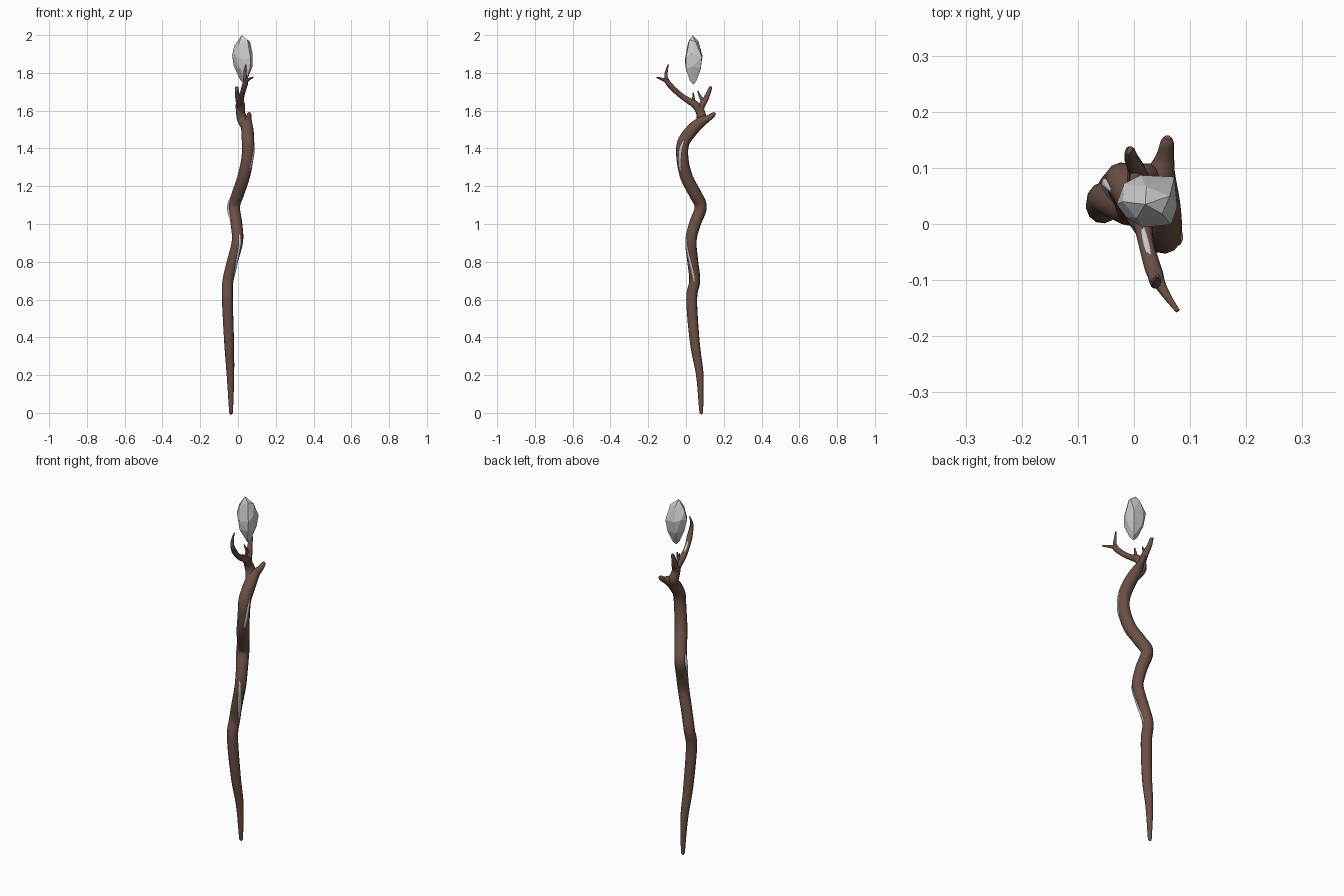
import bpy, bmesh
from math import radians, cos, sin
from mathutils import Vector


def material(name, rgb):
    m = bpy.data.materials.new(name)
    m.diffuse_color = (*rgb, 1)
    return m


wood = material("wood", (0.15, 0.08, 0.06))


def spline(pts, n=6):
    """Smooth samples (x, y, z, radius) through control points."""
    p = [Vector(q) for q in pts]
    p = [2 * p[0] - p[1]] + p + [2 * p[-1] - p[-2]]
    out = []
    for i in range(1, len(p) - 2):
        a, b, c, d = p[i - 1:i + 3]
        for k in range(n):
            t = k / n
            out.append(0.5 * (2 * b + (c - a) * t + (2 * a - 5 * b + 4 * c - d) * t**2
                              + (3 * b - a - 3 * c + d) * t**3))
    return out + [p[-2]]


def tube(name, samples, mat=None, res=4, smooth=True):
    cu = bpy.data.curves.new(name, 'CURVE')
    cu.dimensions = '3D'
    cu.bevel_depth = 1
    cu.bevel_resolution = res
    cu.use_fill_caps = True
    s = cu.splines.new('POLY')
    s.points.add(len(samples) - 1)
    for pt, q in zip(s.points, samples):
        pt.co = (q[0], q[1], q[2], 1)
        pt.radius = max(q[3], 0.001)
    ob = bpy.data.objects.new(name, cu)
    bpy.context.collection.objects.link(ob)
    bpy.ops.object.select_all(action='DESELECT')
    ob.select_set(True)
    bpy.context.view_layer.objects.active = ob
    bpy.ops.object.convert(target='MESH')
    ob = bpy.context.view_layer.objects.active
    # weld the caps and make all faces point outwards
    bm = bmesh.new()
    bm.from_mesh(ob.data)
    bmesh.ops.remove_doubles(bm, verts=bm.verts, dist=1e-5)
    bmesh.ops.recalc_face_normals(bm, faces=bm.faces)
    bm.to_mesh(ob.data)
    bm.free()
    if mat:
        ob.data.materials.append(mat)
    if smooth:
        bpy.ops.object.shade_smooth_by_angle(angle=radians(50))
    return ob


# Crooked shaft, ending in a short stub at the back
shaft = spline([
    (-.037, .08, 0, .008), (-.037, .08, .02, .011), (-.040, .073, .2, .020), (-.047, .047, .37, .026),
    (-.056, .030, .6, .029), (-.053, .046, .7, .029), (-.030, .036, .8, .029),
    (-.003, .026, .91, .030), (-.008, .047, 1.0, .031), (-.021, .078, 1.09, .032),
    (.000, .048, 1.16, .033), (.030, .002, 1.25, .033), (.050, -.019, 1.35, .032),
    (.053, -.014, 1.43, .033), (.050, .030, 1.495, .033), (.047, .080, 1.54, .028),
    (.055, .118, 1.56, .017), (.059, .145, 1.58, .012), (.060, .154, 1.588, .006)])
tube("shaft", shaft, wood)

# Branches of the head
branches = {
    "back_branch": [(.042, .055, 1.515, .026), (.022, .082, 1.555, .027), (.010, .075, 1.61, .022),
                    (.004, .098, 1.65, .016), (-.004, .115, 1.685, .013), (-.007, .130, 1.722, .009),
                    (-.007, .132, 1.728, .004)],
    "front_branch": [(.018, .080, 1.58, .020), (.016, .050, 1.63, .021), (.015, .010, 1.655, .017),
                     (.023, -.040, 1.69, .014), (.036, -.085, 1.735, .015), (.045, -.105, 1.757, .011),
                     (.060, -.130, 1.768, .007), (.078, -.155, 1.776, .004)],
    "front_upper_twig": [(.036, -.087, 1.737, .013), (.038, -.105, 1.775, .010),
                         (.037, -.103, 1.81, .007), (.042, -.093, 1.845, .003)],
    "middle_twig": [(.014, .045, 1.63, .014), (.022, .040, 1.66, .008), (.028, .039, 1.695, .003)],
    "back_twig": [(.006, .095, 1.645, .013), (.000, .078, 1.67, .008), (-.004, .062, 1.705, .003)],
}
for name, pts in branches.items():
    tube(name, spline(pts), wood, 3)


# Crystal veins set into the wood
def vein(name, z0, z1, a0, a1, size=.008):
    out = []
    for q in [q for q in shaft if z0 <= q[2] <= z1]:
        t = (q[2] - z0) / (z1 - z0)
        a = radians(a0 + (a1 - a0) * t)
        d = q[3] * .84
        out.append((q[0] + cos(a) * d, q[1] + sin(a) * d, q[2],
                    .002 + size * (4 * t * (1 - t)) ** .6))
    tube(name, out, None, 1, False)


vein("lower_vein", .68, .96, 0, -75)
vein("middle_vein", 1.01, 1.15, 205, 180, .010)
vein("upper_vein", 1.26, 1.45, -50, 0, .007)
tube("branch_vein", spline([(.012, .010, 1.667, .003), (.022, -.035, 1.698, .007),
                            (.036, -.088, 1.747, .004)]), None, 1, False)

# Floating faceted crystal: hull of a few irregular rings
pts = [(.020, .035, 2.0), (.034, .038, 1.738),
       (.050, .018, 1.976), (.064, .050, 1.965), (.022, .066, 1.968), (-.020, .040, 1.942),
       (.005, .010, 1.955),
       (-.031, .035, 1.895), (-.018, .072, 1.90), (.012, .087, 1.89), (.072, .084, 1.885),
       (.077, .030, 1.90), (.066, -.001, 1.88), (.015, -.006, 1.87), (-.014, .012, 1.90),
       (-.023, .045, 1.838), (.010, .078, 1.82), (.064, .078, 1.825), (.077, .035, 1.835),
       (.064, .000, 1.82), (.010, -.001, 1.82),
       (.012, .042, 1.762), (.046, .055, 1.757), (.044, .020, 1.760)]
bm = bmesh.new()
for p in pts:
    bm.verts.new(p)
bmesh.ops.convex_hull(bm, input=bm.verts)
loose = [v for v in bm.verts if not v.link_faces]
bmesh.ops.delete(bm, geom=loose, context='VERTS')
bmesh.ops.dissolve_limit(bm, angle_limit=radians(3), verts=bm.verts, edges=bm.edges)
me = bpy.data.meshes.new("crystal")
bm.to_mesh(me)
bm.free()
bpy.context.collection.objects.link(bpy.data.objects.new("crystal", me))
